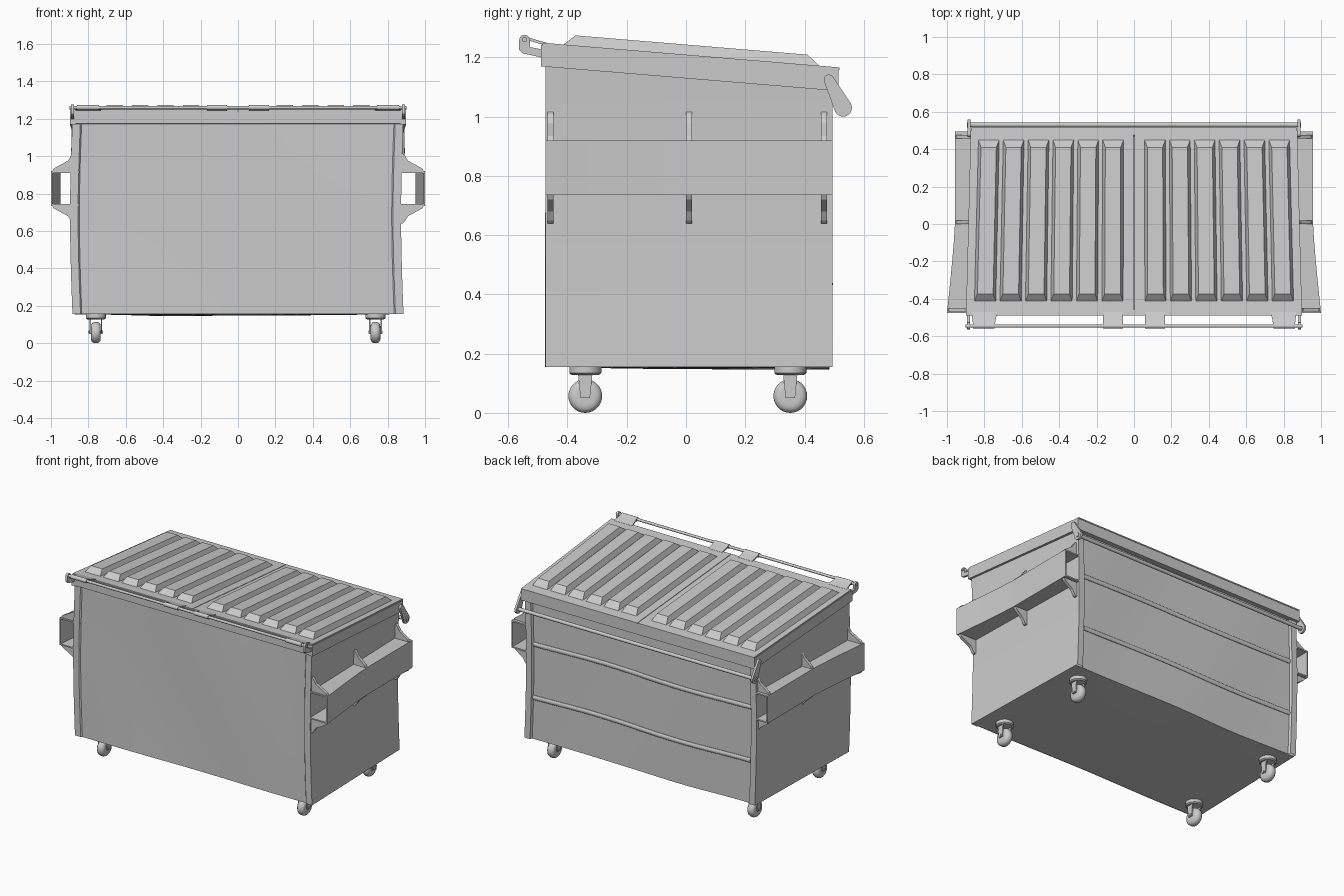
import bpy, bmesh
from math import sin, cos, pi, radians, exp, atan2

if "Cube" in bpy.data.objects:
    bpy.data.objects.remove(bpy.data.objects["Cube"])


def make(name, verts, faces, smooth=None):
    # Body, rim and lids narrow slightly toward the rear
    if name.split("_")[0] in ("body", "floor", "rear", "rim", "lid"):
        verts = [(x * (1 - 0.028 * (y + 0.475) / 0.97), y, z) for x, y, z in verts]
    me = bpy.data.meshes.new(name)
    me.from_pydata(verts, [], faces)
    bm = bmesh.new()
    bm.from_mesh(me)
    bmesh.ops.recalc_face_normals(bm, faces=bm.faces)
    bm.to_mesh(me)
    bm.free()
    if smooth:
        me.polygons.foreach_set("use_smooth", [True] * len(me.polygons))
        me.set_sharp_from_angle(angle=radians(smooth))
    ob = bpy.data.objects.new(name, me)
    bpy.context.collection.objects.link(ob)
    return ob


def loft(name, rings, caps=True, smooth=None):
    n = len(rings[0])
    verts = [p for r in rings for p in r]
    faces = [(i * n + j, i * n + (j + 1) % n, (i + 1) * n + (j + 1) % n, (i + 1) * n + j)
             for i in range(len(rings) - 1) for j in range(n)]
    if caps:
        faces += [tuple(range(n)), tuple(range(len(verts) - n, len(verts)))]
    return make(name, verts, faces, smooth)


def lathe(name, c, profile, axis, seg=24):
    """Rings of (offset along axis, radius) around centre c."""
    rings = []
    for o, r in profile:
        ring = []
        for k in range(seg):
            a, b = r * cos(2 * pi * k / seg), r * sin(2 * pi * k / seg)
            d = (o, a, b) if axis == 'X' else (a, b, o)
            ring.append(tuple(c[i] + d[i] for i in range(3)))
        rings.append(ring)
    return loft(name, rings, smooth=35)


def prism_x(name, prof, x0, x1):
    return loft(name, [[(x, y, z) for y, z in prof] for x in (x0, x1)], smooth=30)


def lid_z(y):
    return 1.205 - 0.083 * y


def slab(name, x0, x1, y0, y1, d0, d1, ix=0, iy=0):
    """Block parallel to the sloped lid; ix, iy taper its top."""
    def ring(x0, x1, y0, y1, d):
        return [(x, y, lid_z(y) + d) for x, y in ((x0, y0), (x1, y0), (x1, y1), (x0, y1))]
    return loft(name, [ring(x0, x1, y0, y1, d0),
                       ring(x0 + ix, x1 - ix, y0 + iy, y1 - iy, d1)])


def capsule(y0, z0, r0, y1, z1, r1, n=9):
    """Tapered rounded bar outline from point 0 to point 1."""
    a = atan2(z1 - z0, y1 - y0)
    return [(y + r * cos(a + h + pi * k / n), z + r * sin(a + h + pi * k / n))
            for y, z, r, h in ((y1, z1, r1, -pi / 2), (y0, z0, r0, pi / 2)) for k in range(n + 1)]


def warp(x, y, z):
    """Gentle dents of a used steel container."""
    t = (z - 0.155) / 1.05
    low = max(0, 1 - t * 3) * max(0, y / 0.48)
    in_panel = max(0, 1 - (x / 0.85) ** 2)
    dx = -0.013 * sin(pi * t) * (1 if abs(x) > 0.8 else 0.5)
    dy = 0.005 * sin(4 * x + 1 + 3 * z) * in_panel
    dz = -0.01 * exp(-((x + 0.35) / 0.3) ** 2) * low
    return (x + dx, y + dy, z + dz)


# Body shell: recessed long panels between corner posts
NX, NY, NZ = 24, 10, 14
xs = [-0.835 + 1.67 * i / NX for i in range(NX + 1)]
ys = [-0.475 + 0.97 * i / NY for i in range(NY + 1)]
section = ([(x, -0.467) for x in xs] + [(0.842, -0.475)] + [(0.885, y) for y in ys]
           + [(0.842, 0.495)] + [(x, 0.48) for x in reversed(xs)]
           + [(-0.842, 0.495)] + [(-0.885, y) for y in reversed(ys)] + [(-0.842, -0.475)])
rings = [[warp(x, y, 0.155 + k / NZ * (lid_z(y) - 0.03 - 0.155)) for x, y in section]
         for k in range(NZ + 1)]
loft("body_shell", rings, caps=False, smooth=25)

# Sagging floor
fx = [-0.884 + 1.768 * i / 20 for i in range(21)]
fy = [-0.465 + 0.944 * j / 10 for j in range(11)]
verts = []
for y in fy:
    for x in fx:
        p = warp(x, y, 0.156)
        b = max(0, 1 - (x / 0.88) ** 2) * max(0, 1 - ((y - 0.01) / 0.47) ** 2)
        verts.append((p[0], y + (p[1] - y) * abs(y) / 0.47, p[2] - 0.008 * b))
make("floor", verts, [(j * 21 + i, j * 21 + i + 1, j * 21 + i + 22, j * 21 + i + 21)
                      for j in range(10) for i in range(20)], smooth=30)

# Horizontal stiffening ribs on the rear panel
for z in (0.44, 0.80):
    rib = []
    for x in xs:
        px, py, pz = warp(x, 0.48, z)
        pz += 0.005 * sin(5 * x)
        rib.append([(px, py + 0.011 * cos(a), pz + 0.016 * sin(a))
                    for a in [2 * pi * k / 10 for k in range(10)]])
    loft("rear_rib", rib, smooth=40)

# Sloped top rim
for s in (-1, 1):
    slab("rim_side", min(s * 0.868, s * 0.898), max(s * 0.868, s * 0.898), -0.49, 0.515, -0.076, -0.004)
slab("rim_front", -0.868, 0.868, -0.49, -0.458, -0.072, -0.004)
slab("rim_rear", -0.868, 0.868, 0.475, 0.515, -0.076, -0.004)

# Two lids with raised ribs, hinge arms and curled knuckles
for s in (-1, 1):
    a, b = sorted((s * 0.002, s * 0.895))
    slab("lid", a, b, -0.485, 0.518, -0.004, 0.004)
    for k in range(6):
        c = s * (0.115 + 0.1365 * k)
        slab("lid_rib", c - 0.058, c + 0.058, -0.415, 0.452, 0.002, 0.038, 0.016, 0.042)
    for x0, x1, f0, f1 in ((0.06, 0.165, 0, 0), (0.745, 0.86, 0.015, 0.01)):
        def row(y, z, g):
            p, q = sorted((s * (x0 - f0 * g), s * (x1 + f1 * g)))
            return [(p, y, z - 0.005), (q, y, z - 0.005), (q, y, z + 0.005), (p, y, z + 0.005)]
        loft("hinge_arm", [row(-0.545, 1.268, 0), row(-0.515, 1.257, 0.3), row(-0.47, lid_z(-0.47), 1)])
        h = (x1 - x0) / 2
        lathe("hinge_knuckle", (s * (x0 + x1) / 2, -0.545, 1.26), [(-h, 0.014), (h, 0.014)], 'X', 12)

# Hinge rod and its end brackets
lathe("hinge_rod", (0, -0.545, 1.26), [(-0.9, 0.009), (0.9, 0.009)], 'X', 12)
bracket = [(-0.545 + 0.018 * cos(t), 1.258 + 0.018 * sin(t)) for t in [pi * k / 8 for k in range(9)]]
bracket += [(-0.563, 1.225), (-0.553, 1.214), (-0.48, 1.198), (-0.48, 1.225), (-0.527, 1.235)]
for s in (-1, 1):
    prism_x("hinge_bracket", bracket, s * 0.878, s * 0.893)

# Rear latch bar with swinging arms
lathe("latch_bar", (0, 0.53, 1.03), [(-0.885, 0.012), (0.885, 0.012)], 'X', 12)
for s in (-1, 1):
    prism_x("latch_arm", capsule(0.482, 1.125, 0.017, 0.53, 1.03, 0.03), s * 0.875, s * 0.889)
    lathe("latch_pivot", (s * 0.886, 0.53, 1.03), [(-0.008, 0.014), (0.008, 0.014)], 'X', 12)

# Fork pockets: open channels that taper toward the rear
T, ZL, ZH = 0.009, 0.735, 0.92


def pocket_x(y):
    return 0.957 + 0.043 * max(0, -y / 0.475) ** 1.2


for s in (-1, 1):
    rings = []
    for y in ys:
        o = pocket_x(y)
        prof = [(0.85, ZL), (o, ZL), (o, ZH), (0.85, ZH), (0.85, ZH - T),
                (o - T, ZH - T), (o - T, ZL + T), (0.85, ZL + T)]
        rings.append([(s * x, y, z) for x, z in prof])
    loft("fork_pocket", rings, smooth=30)
    # Gussets above and below each pocket
    for y in (-0.458, 0.01, 0.466):
        o = pocket_x(y) - 0.005
        w0 = 0.885 * (1 - 0.028 * (y + 0.475) / 0.97)
        for z0, d in ((ZH - 0.002, 1), (ZL + 0.002, -1)):
            prof = [(w0 - 0.035, 0), (o, 0), (o - 0.008, 0.016), (w0 + 0.024, 0.058),
                    (w0 + 0.006, 0.088), (w0 - 0.004, 0.097), (w0 - 0.035, 0.097)]
            loft("pocket_gusset", [[(s * x, y + w, z0 + d * z) for x, z in prof]
                                   for w in (-0.01, 0.01)])

# Casters: swivel plate, fork and rounded wheel
for x in (-0.76, 0.735):
    for y in (-0.34, 0.352):
        lathe("caster_plate", (x, y, 0), [(0.128, 0.046), (0.134, 0.054), (0.162, 0.054)], 'Z')
        lathe("caster_wheel", (x, y, 0.057),
              [(-0.026, 0.03), (-0.025, 0.043), (-0.017, 0.053), (-0.006, 0.057),
               (0.006, 0.057), (0.017, 0.053), (0.025, 0.043), (0.026, 0.03)], 'X', 28)
        lathe("caster_axle", (x, y, 0.06), [(-0.038, 0.008), (0.038, 0.008)], 'X', 10)
        for s in (-1, 1):
            prism_x("caster_fork", [(y - 0.016, 0.05), (y + 0.016, 0.05), (y + 0.024, 0.13), (y - 0.024, 0.13)],
                    x + s * 0.027, x + s * 0.034)
